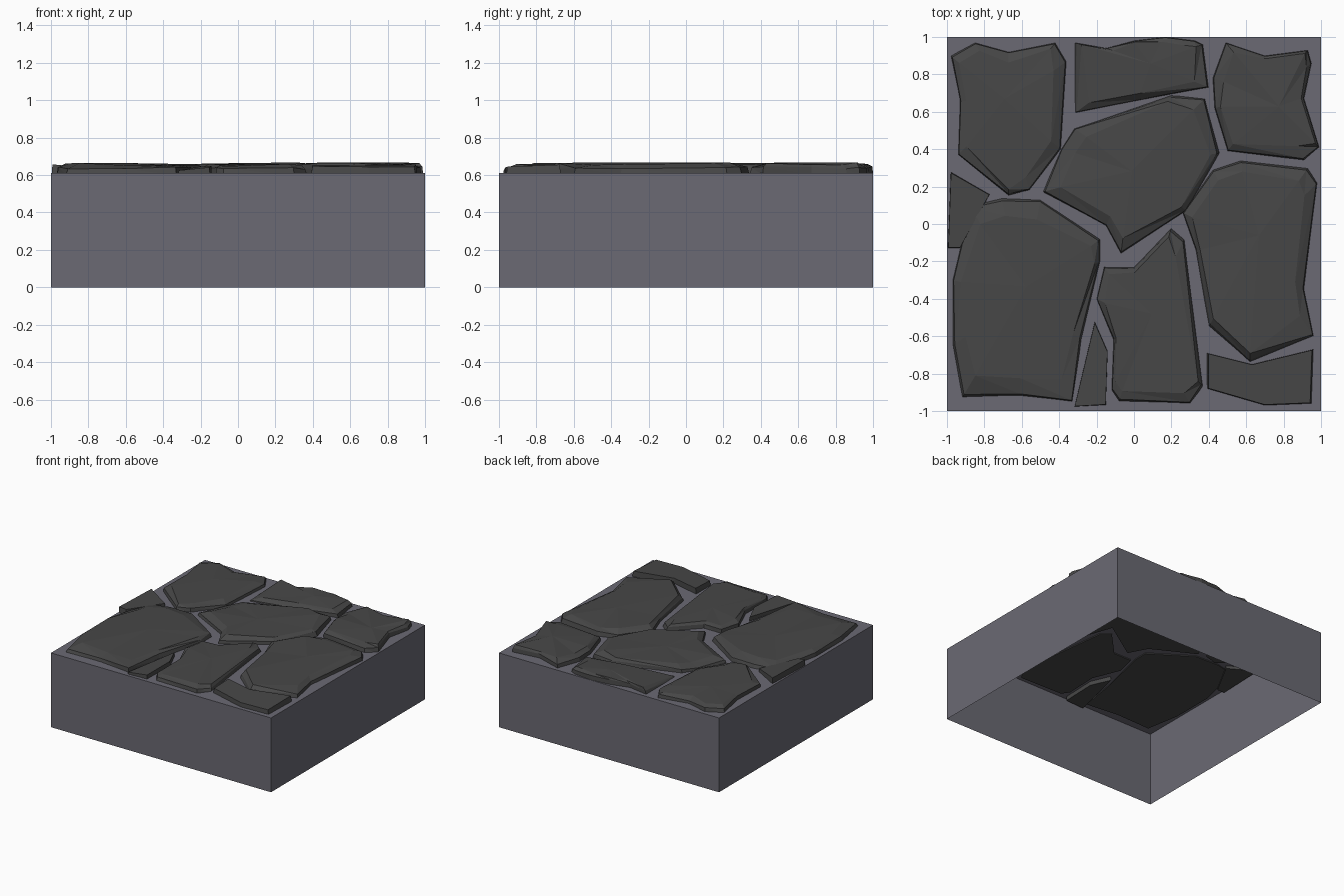
import bpy, bmesh, random
from mathutils import Vector

if "Cube" in bpy.data.objects:
    bpy.data.objects.remove(bpy.data.objects["Cube"])

random.seed(4)


def material(name, rgb):
    m = bpy.data.materials.new(name)
    m.diffuse_color = (*rgb, 1)
    m.use_nodes = True
    m.node_tree.nodes["Principled BSDF"].inputs["Base Color"].default_value = m.diffuse_color
    return m


MORTAR = material("mortar_grey", (0.145, 0.142, 0.172))
STONE = material("dark_stone", (0.063, 0.063, 0.063))
TOP = 0.61


def finish(bm, name, mat):
    me = bpy.data.meshes.new(name)
    bm.to_mesh(me)
    bm.free()
    me.materials.append(mat)
    ob = bpy.data.objects.new(name, me)
    bpy.context.collection.objects.link(ob)
    return ob


# Mortar block: a hollow shell, open underneath
bm = bmesh.new()
bmesh.ops.create_cube(bm, size=1)
for v in bm.verts:
    v.co = (v.co.x * 2, v.co.y * 2, (v.co.z + 0.5) * TOP)
bm.normal_update()
bmesh.ops.delete(bm, geom=[f for f in bm.faces if f.normal.z < -0.5], context='FACES')
finish(bm, "mortar_block", MORTAR)


# One chipped stone: outline -> shoulder ring -> rough top ring -> centre
def stone(name, outline, bottom=0.6, height=0.05, tilt=(0, 0), rough=0.007, slab=False):
    pts = [Vector(p) for p in outline]
    c = sum(pts, Vector((0, 0))) / len(pts)
    bm = bmesh.new()

    def ring(scale, z, jitter, slope):
        out = []
        for p in pts:
            s = scale + random.uniform(-jitter, jitter) * 4
            q = c + (p - c) * s
            h = z + random.uniform(-rough, rough) * (jitter > 0)
            h += slope * (tilt[0] * (q.x - c.x) + tilt[1] * (q.y - c.y))
            out.append(bm.verts.new((q.x, q.y, h)))
        return out

    if slab:
        rings = [ring(1, bottom, 0, 0), ring(0.97, TOP + height, 0, 1)]
    else:
        rings = [ring(1, bottom, 0, 0), ring(0.975, TOP + height * 0.5, 0.003, 0.7),
                 ring(0.85, TOP + height * 0.88, 0.02, 1)]
    n = len(pts)
    bm.faces.new(rings[0])
    for a, b in zip(rings, rings[1:]):
        for i in range(n):
            j = (i + 1) % n
            bm.faces.new((a[i], a[j], b[j]))
            bm.faces.new((a[i], b[j], b[i]))
    if slab:
        bm.faces.new(rings[-1])
    else:
        mid = bm.verts.new((c.x + random.uniform(-.06, .06), c.y + random.uniform(-.06, .06), TOP + height))
        for i in range(n):
            bm.faces.new((rings[-1][i], rings[-1][(i + 1) % n], mid))
    bmesh.ops.recalc_face_normals(bm, faces=bm.faces)
    finish(bm, name, STONE)


# Large stones
stone("back_left_stone", [(-.98, .9), (-.85, .97), (-.67, .92), (-.42, .97), (-.36, .87), (-.39, .4),
                          (-.56, .18), (-.67, .15), (-.94, .37), (-.93, .66)], height=.052)
stone("back_middle_stone", [(-.32, .97), (-.15, .94), (0, .98), (.17, 1), (.33, .98), (.37, .96),
                            (.4, .73), (.03, .66), (-.32, .59)], height=.052, tilt=(.01, .06))
stone("back_right_stone", [(.49, .97), (.7, .9), (.93, .93), (.95, .86), (.91, .67), (.99, .41),
                           (.91, .34), (.5, .39), (.43, .62), (.42, .78)], height=.058)
stone("centre_stone", [(-.32, .51), (.2, .69), (.38, .67), (.46, .38), (.28, .07), (-.07, -.16),
                       (-.15, -.01), (-.49, .17), (-.39, .4)], height=.054, tilt=(.015, 0))
stone("right_stone", [(.57, .34), (.93, .3), (.98, .22), (.91, -.35), (.96, -.6), (.62, -.74),
                      (.4, -.55), (.33, -.14), (.26, .06), (.42, .29)], height=.058)
stone("front_left_stone", [(-.88, .1), (-.71, .14), (-.5, .13), (-.18, -.08), (-.18, -.2), (-.28, -.62),
                           (-.33, -.95), (-.61, -.92), (-.92, -.93), (-.97, -.65), (-.97, -.3)], height=.054)
stone("front_middle_stone", [(.2, -.02), (.27, -.08), (.37, -.87), (.3, -.96), (-.08, -.95), (-.12, -.89),
                             (-.11, -.62), (-.2, -.4), (-.16, -.23), (0, -.23)], height=.05)

# Small filler slabs
stone("left_chip", [(-.98, .28), (-.77, .16), (-.93, -.13), (-.995, -.13)],
      bottom=.585, height=.04, tilt=(-.1, 0), slab=True)
stone("front_sliver", [(-.21, -.52), (-.14, -.68), (-.15, -.97), (-.32, -.98)],
      bottom=.575, height=.03, tilt=(.1, .02), slab=True)
stone("front_right_slab", [(.39, -.69), (.63, -.75), (.96, -.67), (.95, -.96), (.7, -.97), (.39, -.88)],
      height=.04, tilt=(0, .04), slab=True)
